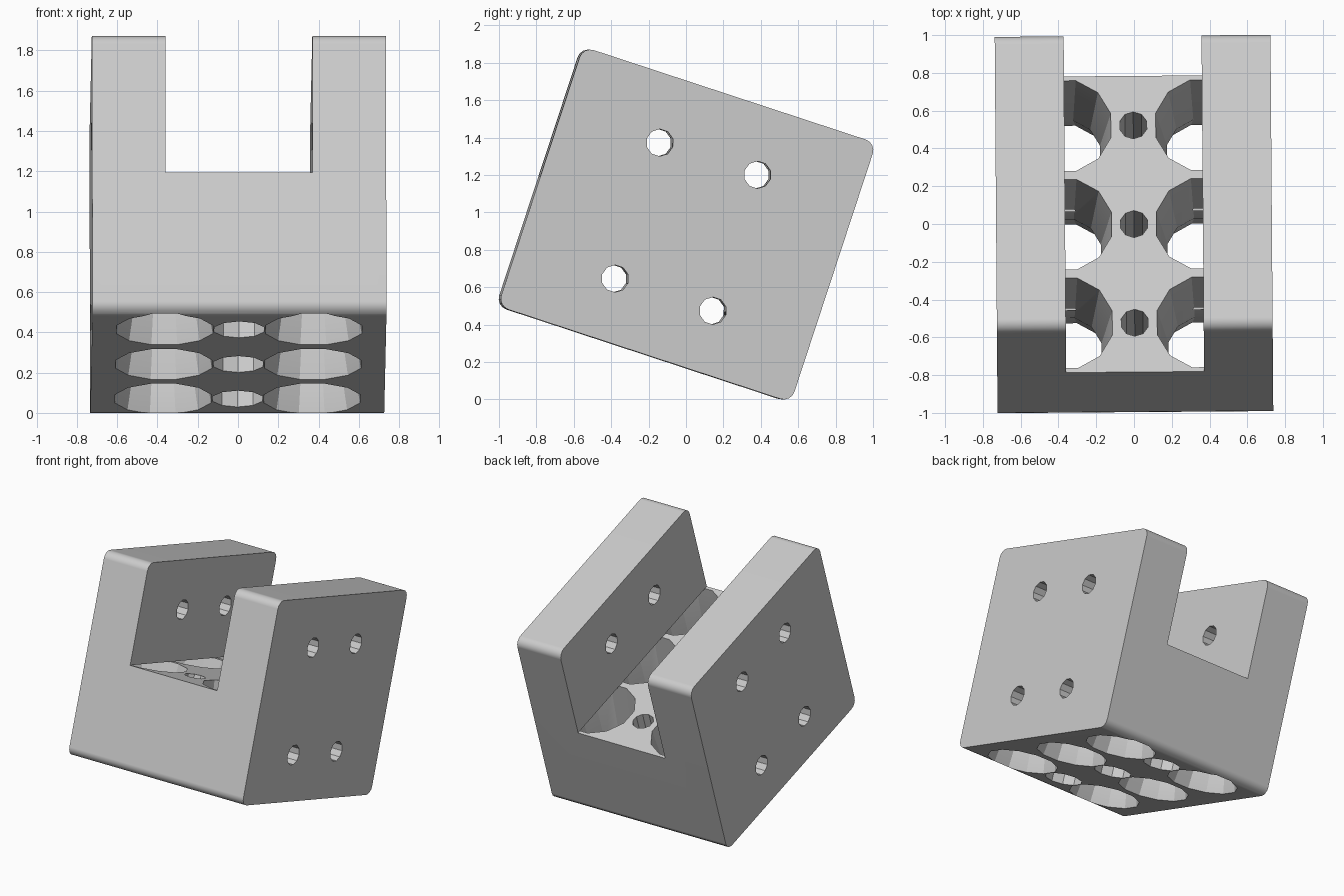
import bpy, bmesh, math
from mathutils import Matrix, Vector

if "Cube" in bpy.data.objects:
    bpy.data.objects.remove(bpy.data.objects["Cube"])

HALF_W, HALF_D, HALF_H = 0.73, 0.825, 0.73
RADIUS = 0.06
SLOT = HALF_W / 2
PITCH = 0.55

grey = bpy.data.materials.new("plain grey")
grey.use_nodes = True
colour = (0.6, 0.6, 0.6, 1)
grey.diffuse_color = colour
grey.node_tree.nodes["Principled BSDF"].inputs["Base Color"].default_value = colour


def make_object(name, bm):
    bmesh.ops.recalc_face_normals(bm, faces=bm.faces)
    mesh = bpy.data.meshes.new(name)
    bm.to_mesh(mesh)
    bm.free()
    mesh.materials.append(grey)
    obj = bpy.data.objects.new(name, mesh)
    bpy.context.collection.objects.link(obj)
    return obj


def box(name, size, centre):
    bm = bmesh.new()
    bmesh.ops.create_cube(bm, size=1, matrix=Matrix.Translation(centre) @ Matrix.Diagonal((*size, 1)))
    return make_object(name, bm)


def turned(name, profile, sides, centre, along_x=False):
    """Closed solid turned from (radius, height) pairs."""
    bm = bmesh.new()
    rings = []
    for r, h in profile:
        angles = [math.tau * (i + 0.5) / sides for i in range(sides)]
        rings.append([bm.verts.new((r * math.cos(a), r * math.sin(a), h)) for a in angles])
    for low, high in zip(rings, rings[1:]):
        for i in range(sides):
            j = (i + 1) % sides
            bm.faces.new((low[i], low[j], high[j], high[i]))
    bm.faces.new(rings[0])
    bm.faces.new(rings[-1])
    turn = Matrix.Rotation(math.pi / 2, 4, "Y") if along_x else Matrix()
    bm.transform(Matrix.Translation(centre) @ turn)
    return make_object(name, bm)


# Block with its four lengthwise edges rounded
block = box("slotted_block", (2 * HALF_W, 2 * HALF_D, 2 * HALF_H), (0, 0, 0))
bm = bmesh.new()
bm.from_mesh(block.data)
edges = [e for e in bm.edges if abs(e.verts[0].co.x - e.verts[1].co.x) > 1]
bmesh.ops.bevel(bm, geom=edges, offset=RADIUS, segments=4, profile=0.5, affect="EDGES")
bm.to_mesh(block.data)
bm.free()

# Slot between the two walls
cutters = [box("slot_cutter", (2 * SLOT, 3, 2), (0, 0, 1))]

# Rows of waisted pockets and stepped bolt holes through the base
pocket = [(0.25, -HALF_H - 0.01), (0.2, -0.5), (0.26, 0.001)]
bolt = [(0.13, -HALF_H - 0.01), (0.13, -0.55), (0.075, -0.549), (0.075, 0.1)]
for y in (-PITCH, 0, PITCH):
    cutters.append(turned("bolt_cutter", bolt, 10, (0, y, 0)))
    for side in (-1, 1):
        cutters.append(turned("pocket_cutter", pocket, 12, (side * 0.37, y, 0)))

# Cross holes through the sides
for y in (-PITCH / 2, PITCH / 2):
    for z in (-0.395, 0.37):
        cutters.append(turned("cross_hole_cutter", [(0.073, -1), (0.073, 1)], 10, (0, y, z), True))

for cutter in cutters:
    mod = block.modifiers.new(cutter.name, "BOOLEAN")
    mod.operation = "DIFFERENCE"
    mod.solver = "EXACT"
    mod.object = cutter
bpy.context.view_layer.update()
cut_mesh = bpy.data.meshes.new_from_object(block.evaluated_get(bpy.context.evaluated_depsgraph_get()))
block.modifiers.clear()
block.data = cut_mesh
for cutter in cutters:
    bpy.data.objects.remove(cutter)

# Tilt the block and rest it on its lowest edge
tilt = Matrix.Rotation(0.0075, 4, "Z") @ Matrix.Rotation(math.radians(-18.2), 4, "X")
block.data.transform(tilt)
lowest = min(v.co.z for v in block.data.vertices)
block.data.transform(Matrix.Translation(Vector((0, 0, -lowest))))

# Smooth rounded edges, crisp everywhere else
bpy.ops.object.select_all(action="DESELECT")
block.select_set(True)
bpy.context.view_layer.objects.active = block
bpy.ops.object.shade_smooth_by_angle(angle=math.radians(28))
weighted = block.modifiers.new("even_shading", "WEIGHTED_NORMAL")
weighted.keep_sharp = True
